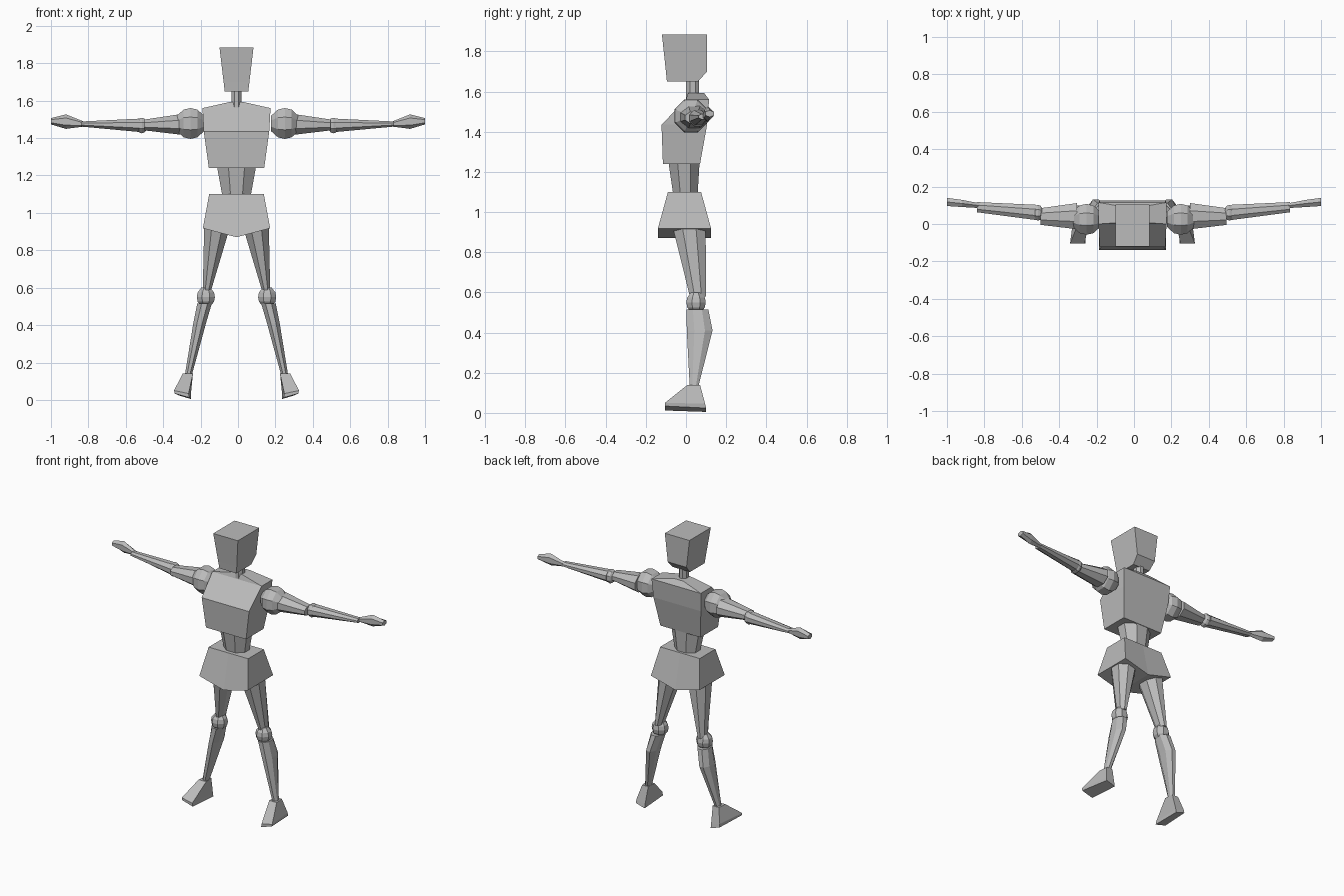
import bpy, bmesh, math
from mathutils import Vector

if "Cube" in bpy.data.objects:
    bpy.data.objects.remove(bpy.data.objects["Cube"])

grey = bpy.data.materials.new("plain grey")
grey.diffuse_color = (0.5, 0.5, 0.5, 1)
grey.use_nodes = True
grey.node_tree.nodes["Principled BSDF"].inputs["Base Color"].default_value = grey.diffuse_color
MID = -0.008  # body centre line


def loft(name, rings):
    """Skin a list of equal-length point rings and cap both ends."""
    bm = bmesh.new()
    vs = [[bm.verts.new(p) for p in r] for r in rings]
    n = len(vs[0])
    for a, b in zip(vs, vs[1:]):
        for i in range(n):
            j = (i + 1) % n
            bm.faces.new((a[i], a[j], b[j], b[i]))
    bm.faces.new(vs[0][::-1])
    bm.faces.new(vs[-1])
    bmesh.ops.recalc_face_normals(bm, faces=bm.faces)
    me = bpy.data.meshes.new(name)
    bm.to_mesh(me)
    bm.free()
    me.materials.append(grey)
    ob = bpy.data.objects.new(name, me)
    bpy.context.collection.objects.link(ob)
    return ob


def box_ring(z, half, y0, y1):
    return [(MID - half, y0, z), (MID + half, y0, z), (MID + half, y1, z), (MID - half, y1, z)]


def ring(c, a, b, axis, n=8):
    """Ellipse with half sizes a (x or y) and b (y or z) across the axis."""
    out = []
    for i in range(n):
        t = math.tau * (i + 0.5) / n
        u, v = a * math.cos(t) * 1.05, b * math.sin(t) * 1.05
        out.append(Vector(c) + Vector((u, v, 0) if axis == "z" else (0, u, v)))
    return out


def limb(name, sections, axis, n=8):
    return loft(name, [ring(c, a, b, axis, n) for c, a, b in sections])


def ball(name, c, r, axis, length):
    """Coarse joint ball with flattened poles."""
    d = Vector((0, 0, 1) if axis == "z" else (1, 0, 0))
    sec = [(Vector(c) + d * length * k, r * s, r * s)
           for k, s in ((-1, .5), (-.5, .9), (0, 1), (.5, .9), (1, .5))]
    return limb(name, sec, axis)


def both(make, mid):
    """Build the right part, then a copy reflected about x = mid."""
    ob = make("right")
    me = ob.data.copy()
    for v in me.vertices:
        v.co.x = 2 * mid - v.co.x
    me.flip_normals()
    other = bpy.data.objects.new(ob.name.replace("right", "left"), me)
    bpy.context.collection.objects.link(other)


# Head, neck, chest
loft("head", [box_ring(1.65, .063, -.095, .06), box_ring(1.70, .069, -.10, .105),
              box_ring(1.885, .091, -.12, .105)])
limb("neck", [((MID, .033, 1.56), .028, .033), ((MID, .033, 1.67), .028, .033)], "z")
loft("chest", [box_ring(1.24, .148, -.115, .07), box_ring(1.435, .175, -.122, .105),
               box_ring(1.56, .182, 0, .115), box_ring(1.593, .035, .01, .09)])

# Waist
limb("waist", [((MID, -.003, 1.09), .078, .063), ((MID, -.01, 1.25), .108, .08)], "z")


# Pelvis: flared block whose underside drops to a ridge on the centre line
def pelvis_ring(z, half, y0, y1, drop):
    p = box_ring(z, half, y0, y1)
    return [p[0], (MID, y0, z - drop), p[1], p[2], (MID, y1, z - drop), p[3]]


pelvis = loft("pelvis", [pelvis_ring(.918, .18, -.14, .125, .048),
                         pelvis_ring(1.10, .146, -.09, .075, 0)])
bm = bmesh.new()
bm.from_mesh(pelvis.data)
bm.verts.ensure_lookup_table()
bmesh.ops.connect_verts(bm, verts=[bm.verts[1], bm.verts[4]])
bm.to_mesh(pelvis.data)
bm.free()

# Legs
both(lambda s: limb(s + "_thigh", [((.095, .015, .93), .072, .085),
                                   ((.151, .06, .58), .022, .042)], "z"), MID)
both(lambda s: ball(s + "_knee", (.156, .05, .55), .05, "z", .05), MID)
both(lambda s: limb(s + "_shin", [((.163, .057, .515), .04, .056),
                                  ((.189, .068, .41), .035, .066),
                                  ((.25, .04, .13), .019, .022)], "z"), MID)
both(lambda s: loft(s + "_foot", [
    [(.244, -.105, .012), (.322, -.105, .034), (.300, .10, .024), (.236, .10, .005)],
    [(.248, -.105, .034), (.326, -.105, .050), (.300, .095, .046), (.236, .095, .03)],
    [(.225, .008, .14), (.280, .008, .14), (.275, .07, .14), (.230, .07, .14)]]), MID)

# Arms
both(lambda s: ball(s + "_shoulder", (.25, .025, 1.478), .085, "x", .073), -.002)
both(lambda s: limb(s + "_upper_arm", [((.30, .042, 1.473), .072, .057),
                                       ((.495, .04, 1.47), .046, .03)], "x"), -.002)
both(lambda s: ball(s + "_elbow", (.51, .06, 1.467), .043, "x", .027), -.002)
both(lambda s: limb(s + "_forearm", [((.52, .062, 1.468), .042, .037),
                                     ((.835, .09, 1.475), .028, .014)], "x"), -.002)
both(lambda s: limb(s + "_hand", [((.825, .098, 1.475), .014, .013),
                                  ((.92, .11, 1.488), .021, .037),
                                  ((1.0, .118, 1.49), .024, .016)], "x", 6), 0)
